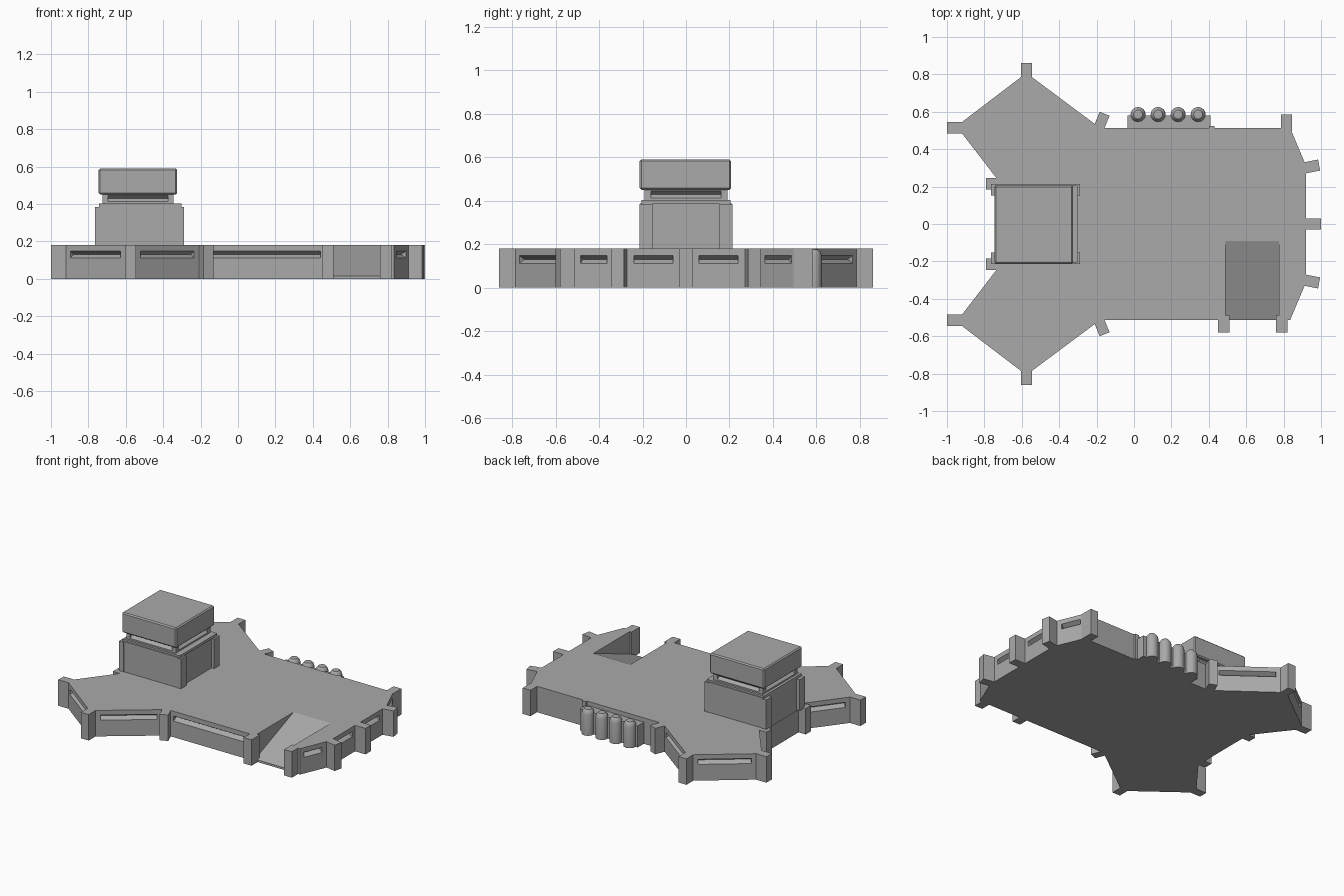
import bpy, bmesh, math
from mathutils import Vector

cube = bpy.data.objects.get("Cube")
if cube:
    bpy.data.objects.remove(cube, do_unlink=True)

grey = bpy.data.materials.new("plain_grey")
grey.use_nodes = True
colour = (0.4, 0.4, 0.4, 1)
grey.diffuse_color = colour
grey.node_tree.nodes["Principled BSDF"].inputs["Base Color"].default_value = colour

WALL = 0.18


def finish(name, bm):
    bmesh.ops.recalc_face_normals(bm, faces=bm.faces)
    mesh = bpy.data.meshes.new(name)
    bm.to_mesh(mesh)
    bm.free()
    mesh.materials.append(grey)
    obj = bpy.data.objects.new(name, mesh)
    bpy.context.collection.objects.link(obj)
    return obj


def extrude(bm, points, offset):
    face = bm.faces.new([bm.verts.new(p) for p in points])
    new = bmesh.ops.extrude_face_region(bm, geom=[face])["geom"]
    verts = [g for g in new if isinstance(g, bmesh.types.BMVert)]
    bmesh.ops.translate(bm, verts=verts, vec=offset)


def box(name, x0, x1, y0, y1, z0, z1, bevel=0):
    bm = bmesh.new()
    extrude(bm, [(x0, y0, z0), (x1, y0, z0), (x1, y1, z0), (x0, y1, z0)], (0, 0, z1 - z0))
    if bevel:
        bmesh.ops.bevel(bm, geom=bm.edges[:], offset=bevel, segments=1, affect='EDGES')
    return finish(name, bm)


def slit(bm, start, end, z0, z1, depth, margin=0.03):
    """V-shaped window groove in the wall from start to end, outside on the left."""
    a, b = Vector((*start, 0)), Vector((*end, 0))
    along = (b - a).normalized()
    out = Vector((-along.y, along.x, 0))
    a += along * margin
    b -= along * margin
    profile = [a + out * d + Vector((0, 0, z))
               for d, z in ((0.004, z0), (0.004, z1), (-depth, (z0 + z1) / 2))]
    extrude(bm, profile, b - a)


def cut(obj, bm):
    cutter = finish("cutter", bm)
    cutter.hide_render = True
    mod = obj.modifiers.new("cut", 'BOOLEAN')
    mod.operation = 'DIFFERENCE'
    mod.solver = 'EXACT'
    mod.object = cutter
    graph = bpy.context.evaluated_depsgraph_get()
    obj.data = bpy.data.meshes.new_from_object(obj.evaluated_get(graph))
    obj.modifiers.clear()
    bpy.data.objects.remove(cutter, do_unlink=True)


# Base platform from a half outline mirrored front to back
half = [(-0.735, 0.245), (-0.92, 0.485), (-0.92, 0.545), (-0.605, 0.785), (-0.545, 0.785),
        (-0.21, 0.535), (-0.155, 0.513), (0.835, 0.513), (0.91, 0.335), (0.92, 0.27)]
outline = half + [(x, -y) for x, y in reversed(half)]
bm = bmesh.new()
extrude(bm, [(x, y, 0) for x, y in outline], (0, 0, WALL))
base = finish("base_platform", bm)

# Window slits on the outer walls
walls = [(half[0], half[1]), (half[2], half[3]), (half[4], half[5]),
         (half[7], half[8]), ((0.92, 0.27), (0.92, 0.03))]
bm = bmesh.new()
for p, q in walls:
    slit(bm, p, q, 0.11, 0.15, 0.03)
    slit(bm, (q[0], -q[1]), (p[0], -p[1]), 0.11, 0.15, 0.03)
slit(bm, (0.46, -0.513), (-0.155, -0.513), 0.11, 0.15, 0.03, 0.02)
cut(base, bm)

# Sloping ramp cut into the front
bm = bmesh.new()
extrude(bm, [(0.49, -0.09, WALL), (0.49, -0.53, 0.008), (0.49, -0.53, 0.3), (0.49, -0.09, 0.3)],
        (0.285, 0, 0))
cut(base, bm)


# Wall buttresses
def buttress(x, y, length, width, degrees):
    obj = box("buttress", -length / 2, length / 2, -width / 2, width / 2, 0, WALL)
    obj.rotation_euler.z = math.radians(degrees)
    obj.location = (x, y, 0)


paired = [(-0.575, 0.815, 0.09, 0.06, 90), (-0.955, 0.515, 0.09, 0.06, 0),
          (-0.173, 0.55, 0.085, 0.057, 68), (0.948, 0.307, 0.085, 0.06, 11),
          (-0.755, 0.215, 0.07, 0.06, 0)]
for x, y, length, width, turn in paired:
    buttress(x, y, length, width, turn)
    buttress(x, -y, length, width, -turn)
for x, y, turn in [(0.955, 0, 0), (0.815, 0.54, 90), (0.48, -0.535, 90), (0.79, -0.535, 90)]:
    buttress(x, y, 0.09, 0.06, turn)

# Tower body with corner posts
box("tower_body", -0.74, -0.31, -0.21, 0.21, WALL - 0.02, 0.39)
for x0, x1 in ((-0.765, -0.73), (-0.325, -0.29)):
    for y0 in (-0.213, 0.153):
        box("tower_post", x0, x1, y0, y0 + 0.06, WALL - 0.01, 0.385)
box("tower_ledge", -0.743, -0.303, -0.205, 0.205, 0.385, 0.403)

# Tower neck with a slit on each side
nx0, nx1, ny = -0.725, -0.345, 0.19
neck = box("tower_neck", nx0, nx1, -ny, ny, 0.395, 0.46)
corners = [(nx0, -ny), (nx0, ny), (nx1, ny), (nx1, -ny)]
bm = bmesh.new()
for i in range(4):
    slit(bm, corners[i], corners[(i + 1) % 4], 0.41, 0.449, 0.02)
cut(neck, bm)
box("tower_head", -0.745, -0.325, -0.213, 0.207, 0.45, 0.59, bevel=0.008)

# Row of domed tanks on the back wall
box("tank_bracket", -0.035, 0.41, 0.50, 0.58, 0, 0.15)
box("bracket_step", 0.40, 0.43, 0.50, 0.525, 0, WALL)
profile = [(0.04, 0), (0.04, 0.145), (0.035, 0.163), (0.024, 0.176), (0, 0.18)]
for i in range(4):
    bm = bmesh.new()
    verts = [bm.verts.new((r, 0, z)) for r, z in [(0, 0)] + profile]
    edges = [bm.edges.new(pair) for pair in zip(verts, verts[1:])]
    bmesh.ops.spin(bm, geom=verts + edges, cent=(0, 0, 0), axis=(0, 0, 1),
                   angle=math.tau, steps=24)
    bmesh.ops.remove_doubles(bm, verts=bm.verts, dist=0.0001)
    tank = finish("tank", bm)
    tank.location = (0.022 + i * 0.107, 0.585, 0)
    bpy.ops.object.select_all(action='DESELECT')
    tank.select_set(True)
    bpy.context.view_layer.objects.active = tank
    bpy.ops.object.shade_smooth_by_angle(angle=math.radians(40))
